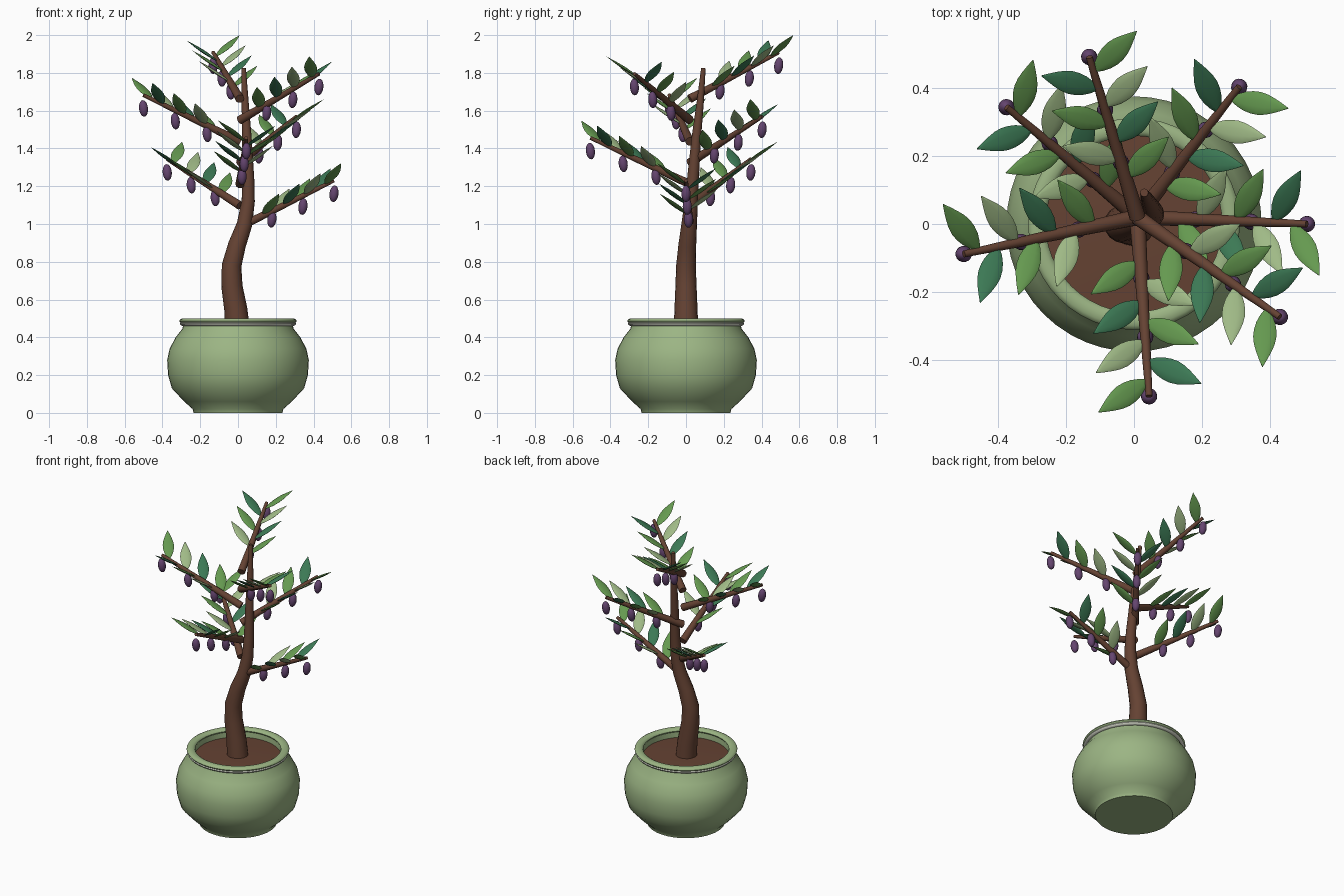
import bpy, bmesh, math
from mathutils import Vector, Matrix

cube = bpy.data.objects.get("Cube")
if cube:
    bpy.data.objects.remove(cube, do_unlink=True)


def material(name, r, g, b):
    m = bpy.data.materials.new(name)
    m.use_nodes = True
    m.diffuse_color = (r, g, b, 1)
    m.node_tree.nodes["Principled BSDF"].inputs["Base Color"].default_value = (r, g, b, 1)
    return m


GLAZE = material("sage glaze", .33, .46, .23)
PALE = material("pale band", .68, .70, .60)
SOIL = material("soil", .13, .055, .033)
BARK = material("bark", .13, .055, .033)
FRUIT = material("purple fruit", .13, .06, .16)
LEAVES = [material("fresh green", .13, .32, .08),
          material("pale green", .35, .49, .24),
          material("deep green", .045, .19, .09)]


def finish(bm, name, mat, angle=50):
    """Turn a bmesh into a smooth shaded mesh with sharp edges kept."""
    bmesh.ops.recalc_face_normals(bm, faces=bm.faces)
    for f in bm.faces:
        f.smooth = True
    for e in bm.edges:
        if len(e.link_faces) == 2:
            e.smooth = e.calc_face_angle(0) < math.radians(angle)
    me = bpy.data.meshes.new(name)
    bm.to_mesh(me)
    bm.free()
    me.materials.append(mat)
    return me


def place(me, name, matrix=None):
    ob = bpy.data.objects.new(name, me)
    bpy.context.collection.objects.link(ob)
    if matrix:
        ob.matrix_world = matrix
    return ob


def loft(points, radii, sides, flat=1.0):
    """Sweep a round section along a path; flat squashes it vertically."""
    bm = bmesh.new()
    pts = [Vector(p) for p in points]
    rings = []
    for i, (p, r) in enumerate(zip(pts, radii)):
        d = (pts[min(i + 1, len(pts) - 1)] - pts[max(i - 1, 0)]).normalized()
        ref = Vector((0, 1, 0)) if abs(d.y) < .8 else Vector((1, 0, 0))
        v = d.cross(ref).normalized()
        u = v.cross(d)
        rings.append([bm.verts.new(p + r * (u * math.cos(a) + v * flat * math.sin(a)))
                      for a in (math.tau * k / sides for k in range(sides))])
    for lo, hi in zip(rings, rings[1:]):
        for k in range(sides):
            n = (k + 1) % sides
            bm.faces.new((lo[k], lo[n], hi[n], hi[k]))
    bm.faces.new(rings[0])
    bm.faces.new(rings[-1])
    return bm


def lathe(name, profile, mat, steps=48):
    bm = bmesh.new()
    vs = [bm.verts.new((r, 0, z)) for r, z in profile]
    es = [bm.edges.new(pair) for pair in zip(vs, vs[1:])]
    bmesh.ops.spin(bm, geom=vs + es, axis=(0, 0, 1), cent=(0, 0, 0),
                   angle=math.tau, steps=steps, use_duplicate=False)
    bmesh.ops.remove_doubles(bm, verts=bm.verts, dist=1e-4)
    return place(finish(bm, name, mat), name)


def ring_profile(radius, z, half_w, half_h, n=12):
    return [(radius + half_w * math.cos(math.tau * k / n),
             z + half_h * math.sin(math.tau * k / n)) for k in range(n + 1)]


# Pot, rim and soil
lathe("pot", [(0, 0), (.235, 0), (.24, .02), (.285, .06), (.35, .13), (.37, .2),
              (.375, .28), (.362, .34), (.33, .4), (.295, .445), (.285, .48),
              (.262, .48), (.258, .42)], GLAZE)
lathe("rim_band", ring_profile(.287, .472, .021, .012), PALE)
lathe("rim", ring_profile(.285, .487, .026, .014), GLAZE)
lathe("soil", [(0, .452), (.15, .45), (.262, .445)], SOIL)

# Trunk: a bent path, resampled smoothly
trunk_keys = [(0, 0, .42, .066), (-.012, 0, .55, .061), (-.032, 0, .67, .056),
              (-.034, 0, .78, .052), (-.005, .007, .89, .047), (.035, .017, 1.0, .041),
              (.054, .028, 1.12, .035), (.055, .037, 1.24, .031), (.047, .055, 1.46, .025),
              (.038, .075, 1.64, .019), (.03, .092, 1.825, .012)]
place(finish(loft([k[:3] for k in trunk_keys], [k[3] for k in trunk_keys], 16),
             "trunk", BARK), "trunk")

# Shared leaf and fruit meshes
LEAF_LEN = .207
widths = [.003, .018, .028, .033, .034, .030, .022, .012, .001]
leaf_path = [(LEAF_LEN * i / (len(widths) - 1), 0, 0) for i in range(len(widths))]
leaf_meshes = [finish(loft(leaf_path, widths, 10, .22), "leaf", m, 80) for m in LEAVES]

bm = bmesh.new()
bmesh.ops.create_uvsphere(bm, u_segments=16, v_segments=10, radius=1)
bmesh.ops.scale(bm, vec=(.024, .024, .044), verts=bm.verts)
fruit_mesh = finish(bm, "fruit", FRUIT)

# Branches spiral up the trunk by the golden angle
for b in range(7):
    turn = math.radians(137.5 * b)
    out = Vector((math.cos(turn), math.sin(turn), 0))
    base = Vector((.01, .02, .985 + .113 * b))
    tip = out * .508 + Vector((0, 0, base.z + .245))
    path = [base.lerp(tip, t / 4) for t in range(5)]
    radii = [.024 - .0035 * t for t in range(5)]
    name = f"branch_{b + 1}"
    place(finish(loft(path, radii, 10), name, BARK), name)

    # Alternating leaves, turned outward and lifted
    for i in range(7):
        side = -1 if i % 2 == 0 else 1
        pos = base.lerp(tip, .25 + .11 * i)
        rot = (Matrix.Rotation(turn + side * math.radians(62), 4, "Z")
               @ Matrix.Rotation(math.radians(-33), 4, "Y"))
        place(leaf_meshes[i % 3], f"leaf_{b + 1}_{i + 1}", Matrix.Translation(pos) @ rot)

    # Hanging fruit
    for i, t in enumerate((.34, .67, 1.0)):
        pos = base.lerp(tip, t) - Vector((0, 0, .03 + .04 * t))
        tilt = Matrix.Rotation(turn, 4, "Z") @ Matrix.Rotation(.12, 4, "Y")
        place(fruit_mesh, f"fruit_{b + 1}_{i + 1}", Matrix.Translation(pos) @ tilt)
